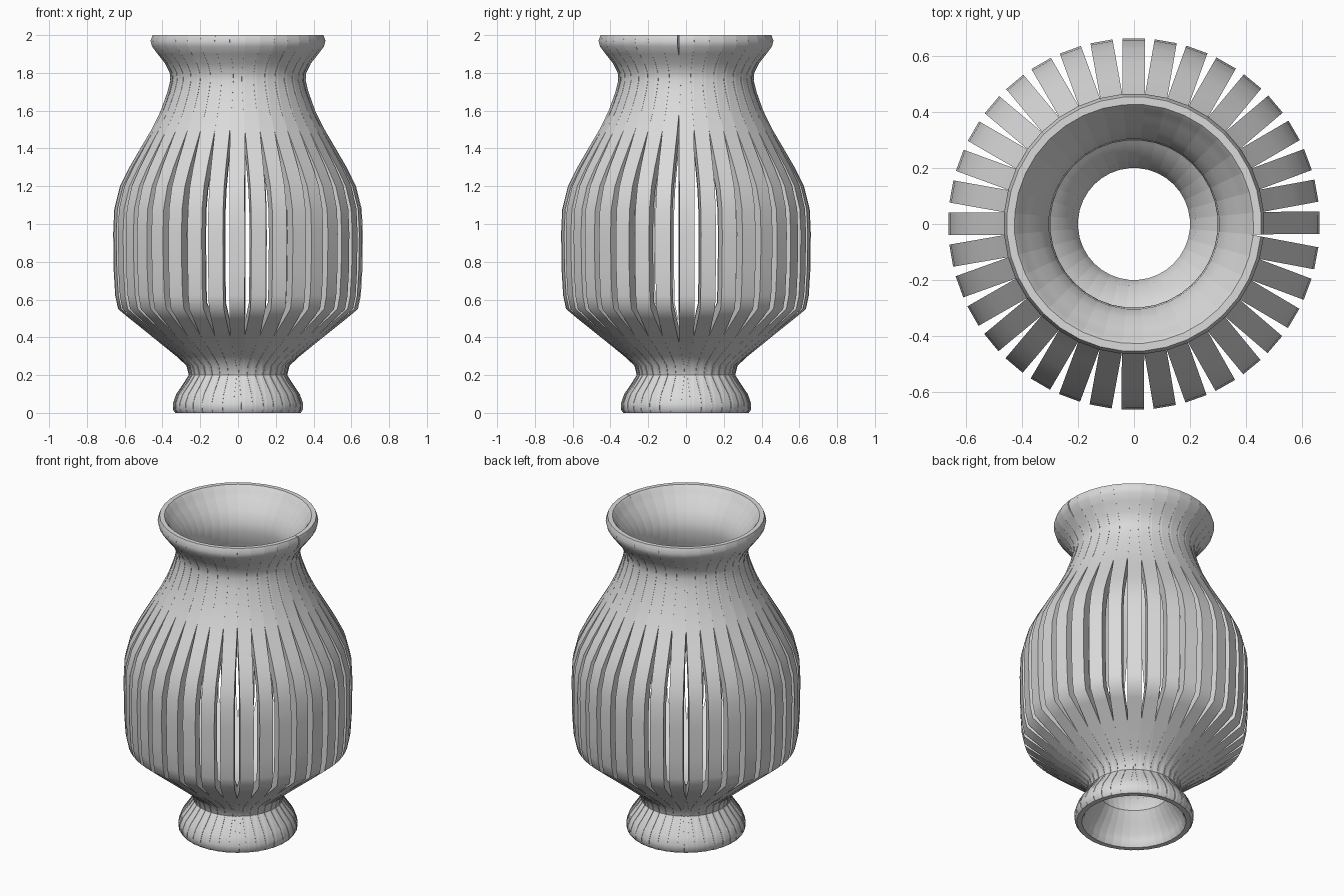
import bpy, bmesh, math
from mathutils import Vector

cube = bpy.data.objects.get("Cube")
if cube:
    bpy.data.objects.remove(cube, do_unlink=True)

SLATS = 36
STEP = math.radians(9.97)      # a little short of a full turn, leaving one open seam
START = math.radians(0.4)
WIDTH = 0.08
THICK = 0.06

grey = bpy.data.materials.new("light_grey")
grey.use_nodes = True
colour = (0.7, 0.7, 0.7, 1)
grey.diffuse_color = colour
grey.node_tree.nodes["Principled BSDF"].inputs["Base Color"].default_value = colour

# Outer profile from foot to rim: radius, height
outer = [Vector(p) for p in (
    (.33, 0), (.341, .015), (.343, .05), (.325, .1), (.287, .155), (.258, .2),
    (.27, .25), (.325, .3), (.45, .4), (.575, .5), (.635, .55), (.65, .62),
    (.658, .75), (.661, .95), (.655, 1.08), (.625, 1.2), (.575, 1.3), (.517, 1.4),
    (.458, 1.5), (.408, 1.6), (.372, 1.7), (.357, 1.76), (.36, 1.8), (.385, 1.85),
    (.425, 1.9), (.455, 1.94), (.463, 1.97), (.452, 2))]

# Inner profile: the outer one moved inward along its normals
inner = []
for i, p in enumerate(outer):
    t = (outer[min(i + 1, len(outer) - 1)] - outer[max(i - 1, 0)]).normalized()
    inner.append(p + Vector((-t.y, t.x)) * THICK)
# Rounded lips at the foot and the rim
inner[0], inner[1] = Vector((.3, 0)), Vector((.288, .02))
inner[-1], inner[-2] = Vector((.425, 2)), Vector((.412, 1.985))


def slat_mesh():
    bm = bmesh.new()
    rows = []
    for a, b in zip(outer, inner):
        rows.append([bm.verts.new((p.x, y, p.y)) for p, y in
                     ((a, -WIDTH / 2), (a, WIDTH / 2), (b, WIDTH / 2), (b, -WIDTH / 2))])
    for low, high in zip(rows, rows[1:]):
        for k in range(4):
            n = (k + 1) % 4
            bm.faces.new((low[k], low[n], high[n], high[k]))
    bm.faces.new(rows[0][::-1])
    bm.faces.new(rows[-1])
    bmesh.ops.recalc_face_normals(bm, faces=bm.faces)
    mesh = bpy.data.meshes.new("slat")
    bm.to_mesh(mesh)
    bm.free()
    mesh.materials.append(grey)
    mesh.shade_smooth()
    mesh.set_sharp_from_angle(angle=math.radians(40))
    return mesh


# Ring of identical slats that merge at the neck, rim and foot
mesh = slat_mesh()
for i in range(SLATS):
    slat = bpy.data.objects.new(f"vase_slat_{i + 1:02d}", mesh)
    slat.rotation_euler.z = START + i * STEP
    bpy.context.collection.objects.link(slat)
